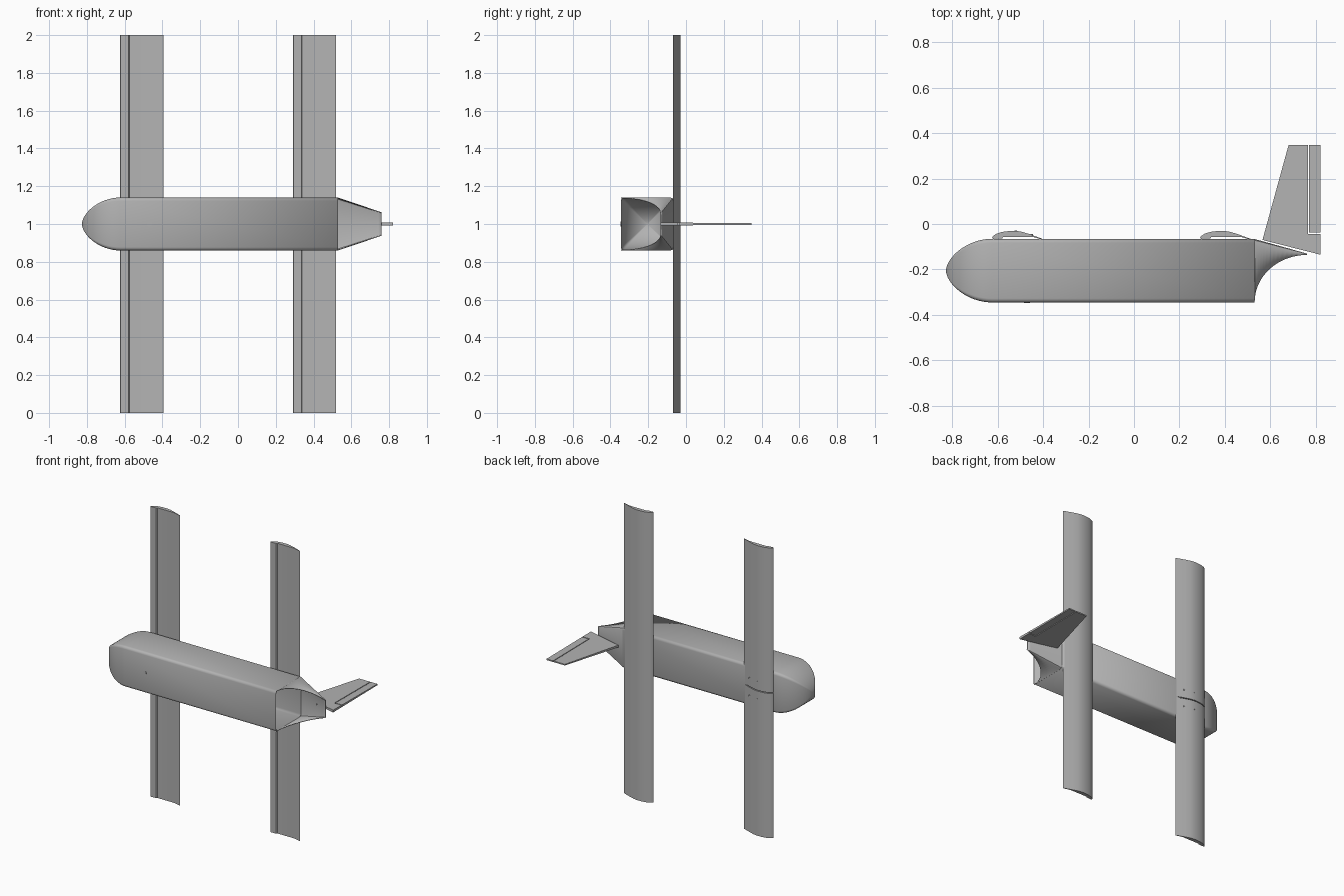
import bpy, bmesh, math

if "Cube" in bpy.data.objects:
    bpy.data.objects.remove(bpy.data.objects["Cube"])

grey = bpy.data.materials.new("light_grey")
grey.use_nodes = True
COLOUR = (0.45, 0.45, 0.45, 1)
grey.diffuse_color = COLOUR
grey.node_tree.nodes["Principled BSDF"].inputs["Base Color"].default_value = COLOUR

MID_Z = 1.0
MID_Y = -0.205
HALF = 0.138
TAIL_X, END_X = 0.53, 0.76


def finish(bm, name, angle=30):
    bmesh.ops.recalc_face_normals(bm, faces=bm.faces)
    mesh = bpy.data.meshes.new(name)
    bm.to_mesh(mesh)
    bm.free()
    obj = bpy.data.objects.new(name, mesh)
    bpy.context.collection.objects.link(obj)
    mesh.materials.append(grey)
    bpy.ops.object.select_all(action='DESELECT')
    obj.select_set(True)
    bpy.context.view_layer.objects.active = obj
    bpy.ops.object.shade_smooth_by_angle(angle=math.radians(angle))
    return obj


def loft(name, sections, closed, tip=None):
    """Skin thin sheet through cross-sections of equal point count."""
    bm = bmesh.new()
    rings = [[bm.verts.new(p) for p in s] for s in sections]
    n = len(rings[0])
    pairs = [(i, (i + 1) % n) for i in range(n if closed else n - 1)]
    if tip:
        point = bm.verts.new(tip)
        for i, j in pairs:
            bm.faces.new((point, rings[0][i], rings[0][j]))
    for a, b in zip(rings, rings[1:]):
        for i, j in pairs:
            bm.faces.new((a[i], b[i], b[j], a[j]))
    obj = finish(bm, name)
    shell = obj.modifiers.new("wall", 'SOLIDIFY')
    shell.thickness = 0.004
    shell.offset = 0
    return obj


def prism(name, outline, low, high):
    """Solid between two z heights, each given as a function of y."""
    bm = bmesh.new()
    a = [bm.verts.new((x, y, low(y))) for x, y in outline]
    b = [bm.verts.new((x, y, high(y))) for x, y in outline]
    bm.faces.new(a)
    bm.faces.new(b)
    for i in range(len(a)):
        j = (i + 1) % len(a)
        bm.faces.new((a[i], a[j], b[j], b[i]))
    return finish(bm, name)


def stud(name, x, y, z, radius, depth):
    bpy.ops.mesh.primitive_cylinder_add(vertices=20, radius=radius, depth=depth,
                                        location=(x, y, z),
                                        rotation=(math.pi / 2, 0, 0))
    obj = bpy.context.object
    obj.name = name
    obj.data.materials.append(grey)


# Hollow body: rounded square sections shrinking into a creased nose
def square(x, s):
    r = 0.016 * s
    c = HALF * s - r
    points = []
    for k, (sy, sz) in enumerate(((1, 1), (-1, 1), (-1, -1), (1, -1))):
        for step in range(4):
            a = math.pi / 2 * (k + step / 3)
            points.append((x, MID_Y + sy * c + r * math.cos(a),
                           MID_Z + sz * c + r * math.sin(a)))
    return points


NOSE, LENGTH = -0.625, 0.2
body = []
for i in range(1, 17):
    t = math.cos(math.pi / 2 * i / 16)
    body.append(square(NOSE - LENGTH * t, (1 - t ** 1.9) ** 0.6))
body.append(square(TAIL_X, 1))
loft("fuselage", body, True, tip=(NOSE - LENGTH, MID_Y, MID_Z))

# Open tapering tail: back panel and two sides with a curved cutaway
tail = []
for i in range(17):
    a = math.pi / 2 * i / 16
    x = END_X - (END_X - TAIL_X) * math.cos(a)
    f = (x - TAIL_X) / (END_X - TAIL_X)
    w = HALF + (0.06 - HALF) * f
    top = -0.068 - 0.064 * f
    low = -0.343 + 0.207 * math.sin(a)
    r = 0.014 * (1 - f) + 0.002
    side = [(low, w), (top - r, w), (top - 0.3 * r, w - 0.3 * r), (top, w - r)]
    tail.append([(x, y, MID_Z + z) for y, z in side]
                + [(x, y, MID_Z - z) for y, z in reversed(side)])
loft("tail_shell", tail, False)

# Wings: cambered section, hollowed underneath, measured from leading edge
AIRFOIL = [(0, -0.061), (0.005, -0.053), (0.02, -0.043), (0.045, -0.035),
           (0.075, -0.031), (0.105, -0.030), (0.135, -0.035), (0.17, -0.046),
           (0.23, -0.068), (0.222, -0.069), (0.18, -0.057), (0.05, -0.057),
           (0.045, -0.064), (0.004, -0.065)]


def wing(name, lead, z0, z1):
    prism(name, [(lead + x, y) for x, y in AIRFOIL], lambda y: z0, lambda y: z1)


wing("front_wing_lower", NOSE, 0, MID_Z - 0.003)
wing("front_wing_upper", NOSE, MID_Z + 0.003, 2)
wing("rear_wing", 0.29, 0, 2)

# Upright fin and separate rudder, thinning towards the tip
def half_thickness(y):
    return 0.008 - 0.008 * (y + 0.135)


def plate(name, outline):
    prism(name, outline, lambda y: MID_Z - half_thickness(y),
          lambda y: MID_Z + half_thickness(y))


plate("tail_fin", [(0.565, -0.07), (0.68, 0.348), (0.765, 0.348),
                   (0.765, -0.044), (0.82, -0.044), (0.82, -0.135)])
plate("rudder", [(0.77, -0.038), (0.77, 0.348), (0.82, 0.348), (0.82, -0.038)])

# Small fasteners on the front wing, belly and tail
for side in (-1, 1):
    for x, y in ((-0.45, -0.048), (-0.52, -0.031)):
        stud("wing_screw", x, y, MID_Z + side * 0.06, 0.006, 0.006)
stud("belly_plug", -0.47, MID_Y - HALF, MID_Z, 0.013, 0.008)
stud("tail_screw", 0.68, -0.112, MID_Z, 0.006, 0.008)
